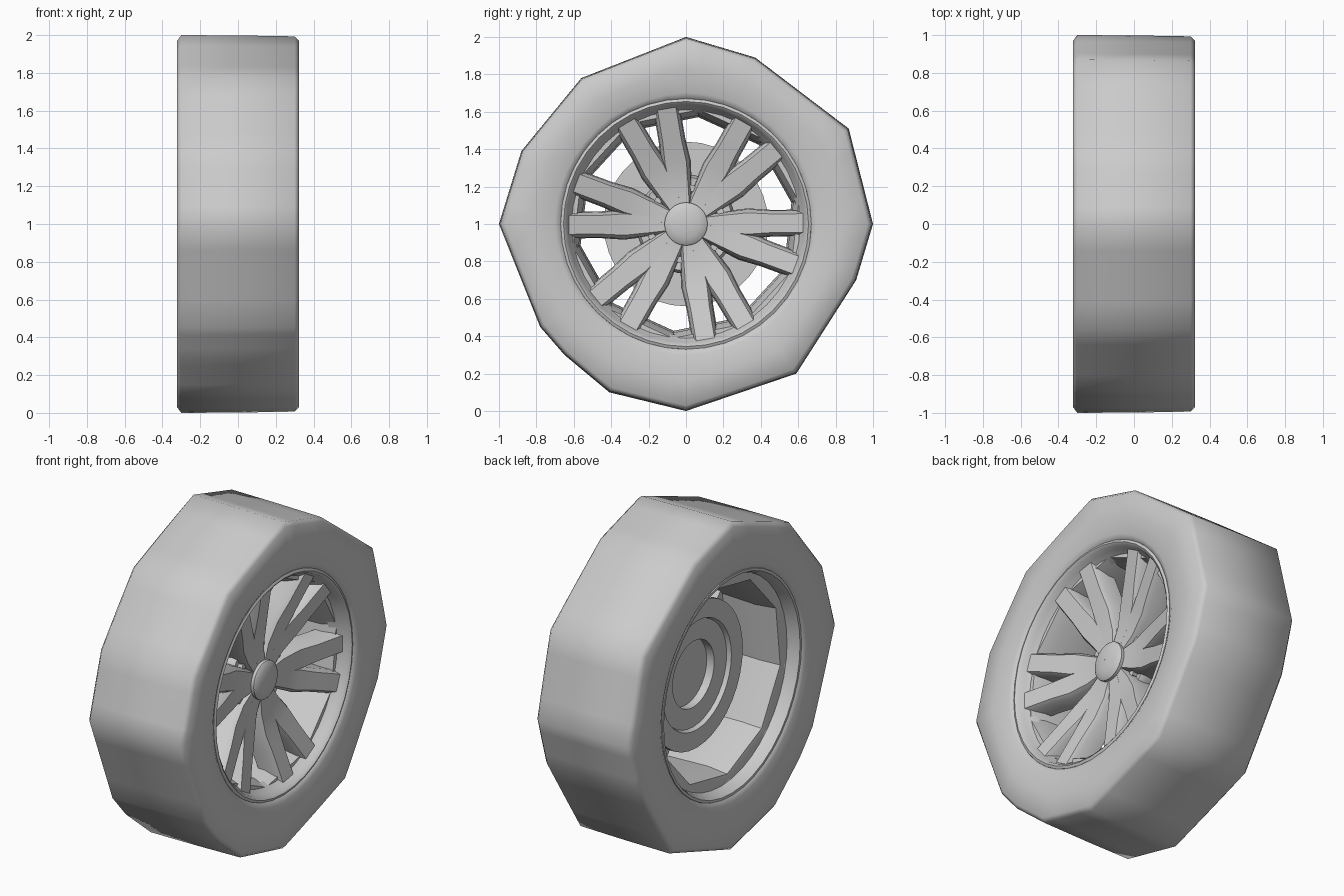
import bpy, bmesh, math
from math import sin, cos, pi, radians

if "Cube" in bpy.data.objects:
    bpy.data.objects.remove(bpy.data.objects["Cube"])

CZ = 1.0  # axle height; the axle runs along x


def finish(bm, name, angle=40):
    bmesh.ops.remove_doubles(bm, verts=bm.verts, dist=1e-5)
    bmesh.ops.recalc_face_normals(bm, faces=bm.faces)
    me = bpy.data.meshes.new(name)
    bm.to_mesh(me)
    bm.free()
    ob = bpy.data.objects.new(name, me)
    bpy.context.collection.objects.link(ob)
    bpy.ops.object.select_all(action='DESELECT')
    ob.select_set(True)
    bpy.context.view_layer.objects.active = ob
    bpy.ops.object.shade_smooth_by_angle(angle=radians(angle))
    return ob


def bridge(bm, rings, closed=False):
    n = len(rings[0])
    pairs = list(zip(rings, rings[1:]))
    if closed:
        pairs.append((rings[-1], rings[0]))
    for a, b in pairs:
        for i in range(n):
            j = (i + 1) % n
            bm.faces.new((a[i], a[j], b[j], b[i]))


def lathe(name, profile, seg, closed=False, angle=40, phase=0.0):
    """Spin an (x, radius) profile about the axle."""
    bm = bmesh.new()
    rings = []
    for x, r in profile:
        r = max(r, 0.0005)
        rings.append([bm.verts.new((x, r * cos(phase + 2 * pi * i / seg),
                                    CZ + r * sin(phase + 2 * pi * i / seg)))
                      for i in range(seg)])
    bridge(bm, rings, closed)
    return finish(bm, name, angle)


# Tire: uneven 13-sided tread blended into a round bead
OUTLINE = [(0, 2), (-.56, 1.78), (-.88, 1.39), (-1, 1), (-.78, .45), (-.65, .3),
           (-.41, .1), (0, 0), (.59, .2), (.91, .7), (1, 1), (.87, 1.51), (.37, 1.89)]
SUB = 4
edge = []
for k, (y0, z0) in enumerate(OUTLINE):
    y1, z1 = OUTLINE[(k + 1) % len(OUTLINE)]
    for s in range(SUB):
        t = s / SUB
        edge.append((y0 + (y1 - y0) * t, z0 + (z1 - z0) * t - CZ))
bm = bmesh.new()
rings = []
# (x, blend from bead circle to outline)
half = [(.24, -.12), (.305, 0), (.32, .1), (.323, .5), (.322, .91), (.3, .98)]
prof = half + [(.0, .995)] + [(-x, t + (.02 if t > .95 else 0)) for x, t in reversed(half)]
for x, t in prof:
    ring = []
    for y, z in edge:
        a = math.atan2(z, y)
        cy, cz = .67 * cos(a), .67 * sin(a)
        ring.append(bm.verts.new((x, cy + (y - cy) * t, CZ + cz + (z - cz) * t)))
    rings.append(ring)
bridge(bm, rings)
finish(bm, "tire", 80)

# Rim: round front and back lips with a coarse barrel between them
lathe("front_rim_lip", [(.26, .69), (.305, .67), (.312, .655), (.30, .64), (.27, .632),
                        (.25, .615), (.2, .595), (.2, .62)], 40, True)
lathe("back_rim_lip", [(-.26, .69), (-.31, .67), (-.31, .655), (-.28, .64),
                       (-.24, .63), (-.22, .6), (-.2, .64)], 40, True)
lathe("rim_barrel", [(.24, .615), (.16, .585), (-.1, .575), (-.23, .59), (-.24, .64),
                     (-.24, .66), (.24, .66)], 10, True, 30, 0.2)

# Spokes: six pairs, dished toward the hub
# (radius, half width, front x, back x)
STATIONS = [(.09, .045, .168, .04), (.20, .060, .166, .03), (.33, .076, .19, .05),
            (.45, .067, .222, .09), (.625, .066, .266, .14)]
bm = bmesh.new()
for pair in range(6):
    for off in (-10.5, 10.5):
        a = radians(50 + 60 * pair + off)
        rings = []
        for r, w, xf, xb in STATIONS:
            sect = [(-w - .005, xb), (w + .005, xb), (w, xf - .03), (w * .75, xf),
                    (-w * .75, xf), (-w, xf - .03)]
            rings.append([bm.verts.new((x, r * cos(a) - s * sin(a), CZ + r * sin(a) + s * cos(a)))
                          for s, x in sect])
        bridge(bm, rings)
        bm.faces.new(rings[0])
        bm.faces.new(rings[-1])
finish(bm, "spokes", 55)

# Hub, centre cap and lug nuts
lathe("hub", [(0, 0), (0, .24), (.09, .265), (.12, .25), (.115, .22), (.115, .15),
              (.15, .12), (.15, 0)], 36, angle=60)
lathe("centre_cap", [(.14, .115), (.186, .115), (.194, .105), (.204, .075), (.21, .035),
                     (.211, 0)], 32, angle=50)
for k in range(6):
    a = radians(80 + 60 * k)
    bpy.ops.mesh.primitive_cylinder_add(vertices=6, radius=.02, depth=.05,
                                        location=(.12, .195 * cos(a), CZ + .195 * sin(a)),
                                        rotation=(0, pi / 2, 0))
    bpy.context.object.name = "lug_nut"

# Brake disc with a raised centre and a stepped back
lathe("brake_disc", [(0, 0), (0, .2), (-.05, .2), (-.05, .32), (-.075, .33), (-.075, .44),
                     (-.035, .44), (-.035, .265), (.02, .26), (.02, 0)], 36)
